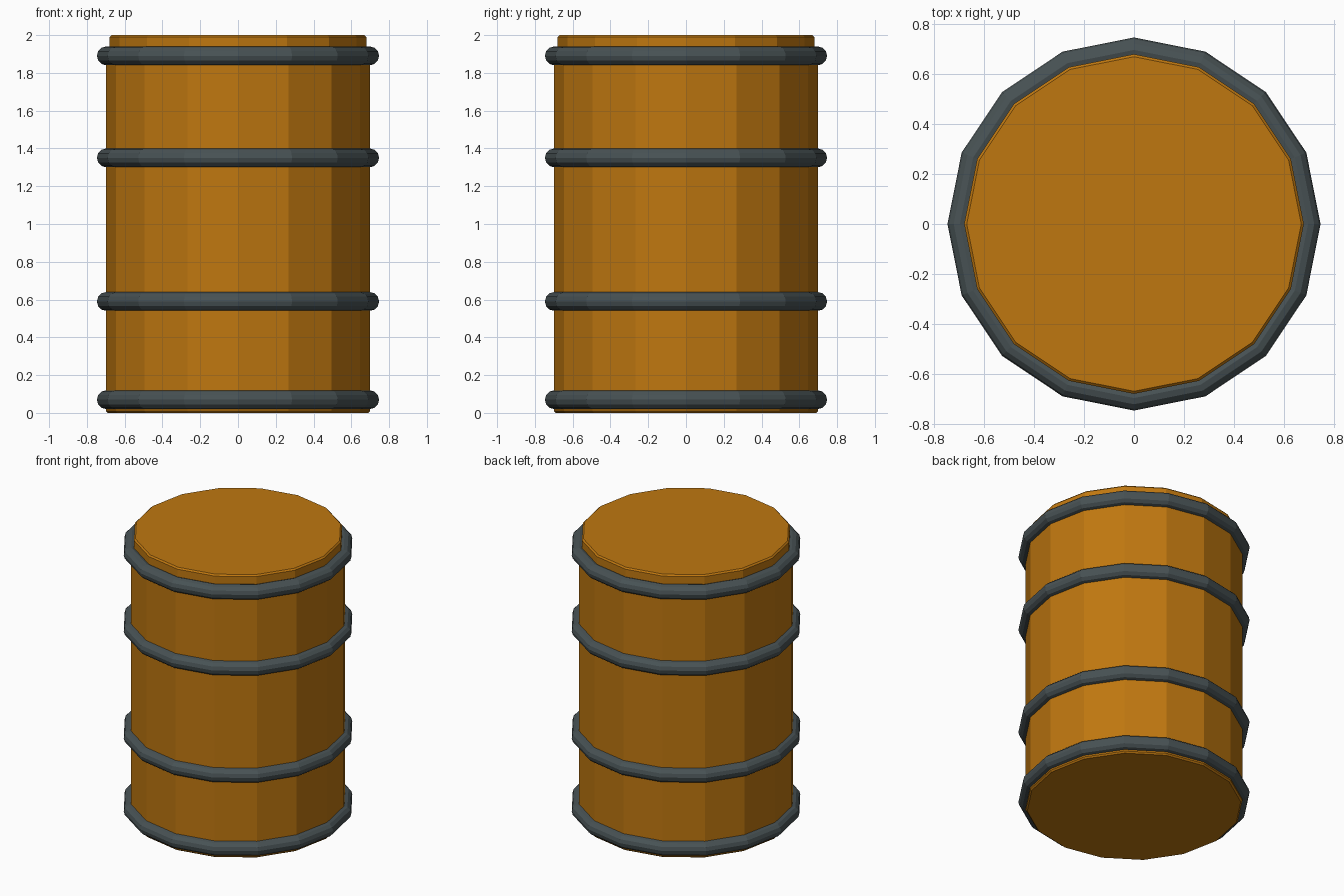
import bpy, math

if "Cube" in bpy.data.objects:
    bpy.data.objects.remove(bpy.data.objects["Cube"])

SIDES = 16


def material(name, rgb):
    m = bpy.data.materials.new(name)
    m.diffuse_color = (*rgb, 1)
    m.use_nodes = True
    m.node_tree.nodes["Principled BSDF"].inputs["Base Color"].default_value = m.diffuse_color
    return m


orange = material("barrel_orange", (0.52, 0.185, 0.005))
steel = material("dark_grey_steel", (0.065, 0.085, 0.09))


def drum(name, radius, z0, z1, bevel):
    # vertical prism with vertices on the axes and softened rims
    bpy.ops.mesh.primitive_cylinder_add(vertices=SIDES, radius=radius, depth=z1 - z0,
                                        location=(0, 0, (z0 + z1) / 2))
    ob = bpy.context.object
    ob.name = name
    ob.data.materials.append(orange)
    mod = ob.modifiers.new("rim_bevel", 'BEVEL')
    mod.width = bevel
    mod.segments = 1
    mod.limit_method = 'ANGLE'
    mod.angle_limit = math.radians(40)


# barrel body and lid
drum("barrel_body", 0.70, 0.0, 1.92, 0.01)
drum("barrel_lid", 0.68, 1.90, 2.0, 0.01)

# four hoops
for i, z in enumerate((0.07, 0.59, 1.35, 1.89)):
    bpy.ops.mesh.primitive_torus_add(major_radius=0.697, minor_radius=0.05,
                                     major_segments=SIDES, minor_segments=12,
                                     location=(0, 0, z))
    hoop = bpy.context.object
    hoop.name = f"hoop_{i + 1}"
    hoop.data.materials.append(steel)
